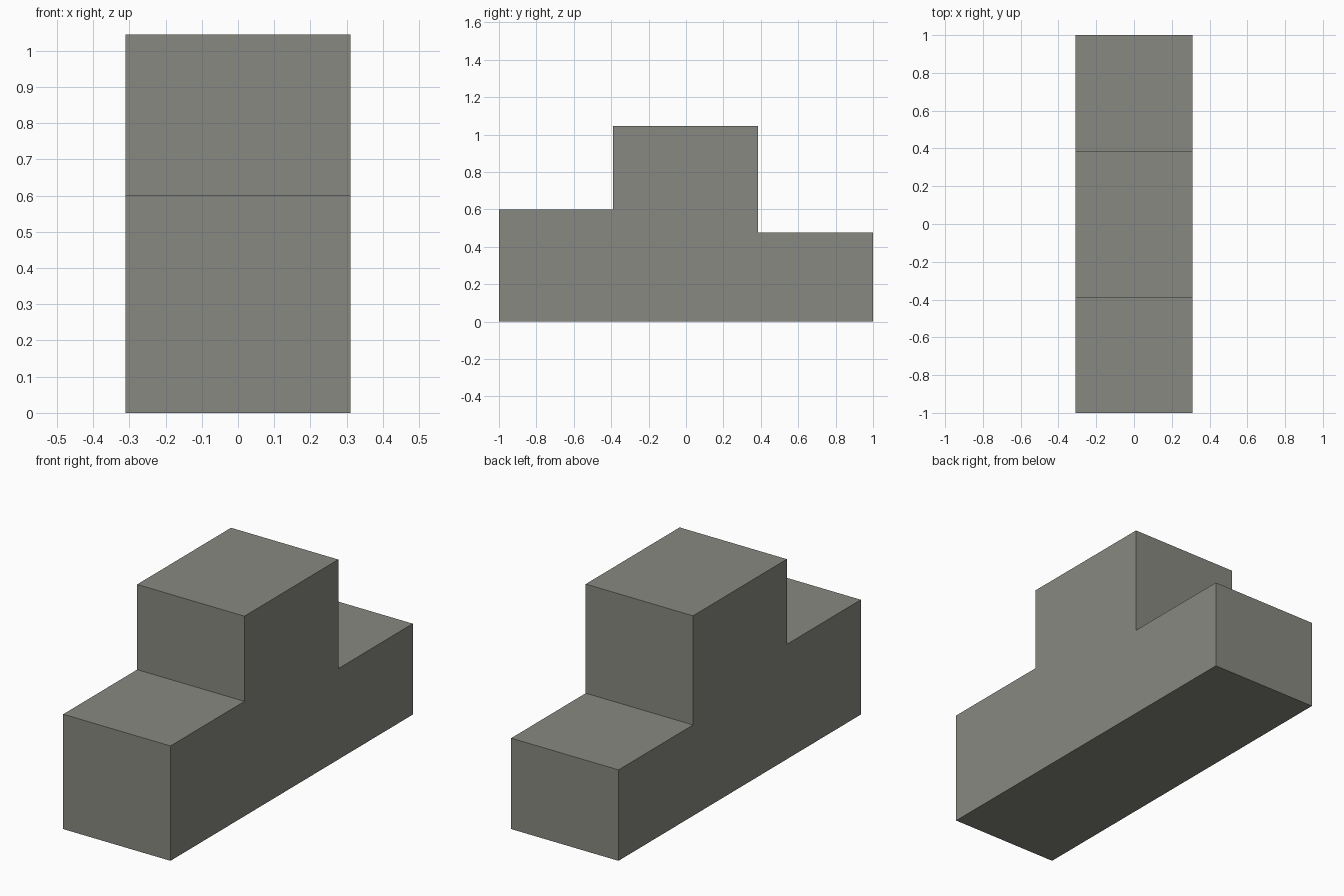
import bpy
import bmesh

if "Cube" in bpy.data.objects:
    bpy.data.objects.remove(bpy.data.objects["Cube"])

HALF_WIDTH = 0.31

# Stepped side outline as (y, z)
OUTLINE = [(-1, 0), (1, 0), (1, 0.475), (0.385, 0.475),
           (0.385, 1.045), (-0.39, 1.045), (-0.39, 0.60), (-1, 0.60)]

stone = bpy.data.materials.new("warm_grey_stone")
stone.diffuse_color = (0.25, 0.25, 0.22, 1)
stone.use_nodes = True
stone.node_tree.nodes["Principled BSDF"].inputs["Base Color"].default_value = stone.diffuse_color

# Podium block: outline extruded across the width
bm = bmesh.new()
side = bm.faces.new([bm.verts.new((-HALF_WIDTH, y, z)) for y, z in OUTLINE])
result = bmesh.ops.extrude_face_region(bm, geom=[side], use_keep_orig=True)
moved = [v for v in result["geom"] if isinstance(v, bmesh.types.BMVert)]
bmesh.ops.translate(bm, verts=moved, vec=(2 * HALF_WIDTH, 0, 0))
bmesh.ops.recalc_face_normals(bm, faces=bm.faces)

mesh = bpy.data.meshes.new("stepped_podium")
bm.to_mesh(mesh)
bm.free()
mesh.materials.append(stone)
podium = bpy.data.objects.new("stepped_podium", mesh)
bpy.context.collection.objects.link(podium)
